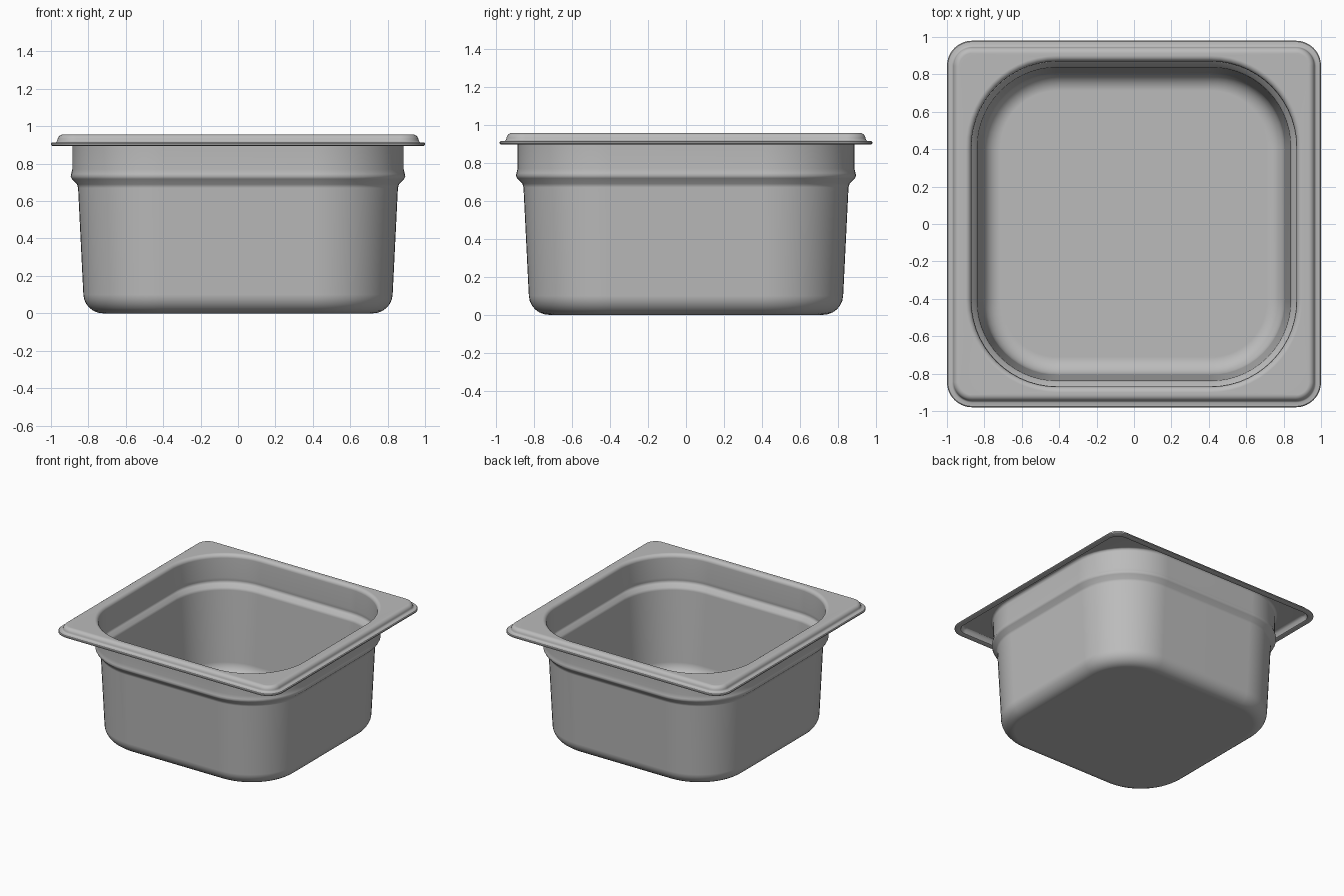
import bpy
import bmesh
from math import sin, cos, pi, radians

cube = bpy.data.objects.get("Cube")
if cube:
    bpy.data.objects.remove(cube, do_unlink=True)

CORNER_STEPS = 14
STRAIGHT = 0.41        # half-length of the straight part of each wall
DEPTH_DIFF = 0.02      # the flange is slightly shorter front to back

steel = bpy.data.materials.new("brushed steel grey")
steel.use_nodes = True
grey = (0.5, 0.5, 0.5, 1)
steel.diffuse_color = grey
steel.node_tree.nodes["Principled BSDF"].inputs["Base Color"].default_value = grey


def ring(bm, hx, hy, r, z):
    """Rounded rectangle of vertices, counter-clockwise."""
    verts = []
    for q, (sx, sy) in enumerate([(1, 1), (-1, 1), (-1, -1), (1, -1)]):
        for i in range(CORNER_STEPS + 1):
            a = (q + i / CORNER_STEPS) * pi / 2
            verts.append(bm.verts.new((sx * (hx - r) + r * cos(a),
                                       sy * (hy - r) + r * sin(a), z)))
    return verts


def fillet(cx, cz, r, start, end, steps=6):
    """Arc of (half width, height) profile points, angles in degrees."""
    angles = [radians(start + (end - start) * i / steps) for i in range(steps + 1)]
    return [(cx + r * cos(a), cz + r * sin(a)) for a in angles]


# Outside of the basin: floor fillet, tapered wall, stacking shoulder, collar
outer_wall = fillet(0.722, 0.105, 0.105, -90, -3) + [
    (0.855, 0.67), (0.861, 0.69), (0.888, 0.718), (0.895, 0.732),
    (0.892, 0.745), (0.886, 0.77), (0.886, 0.915), (0.893, 0.93), (0.905, 0.936)]

# Flange: underside, thin lip, rolled edge
flange = [
    (0.93, 0.936), (0.945, 0.925), (0.955, 0.9), (0.965, 0.895), (0.993, 0.895),
    (1.0, 0.9), (1.0, 0.908), (0.995, 0.913), (0.975, 0.914), (0.968, 0.92)]
flange += fillet(0.933, 0.925, 0.032, 0, 90)

# Inside of the basin: rounded mouth, collar, shoulder ledge, wall, floor fillet
inner_wall = fillet(0.9, 0.927, 0.03, 90, 180) + [
    (0.868, 0.77), (0.875, 0.745), (0.874, 0.732), (0.868, 0.722),
    (0.845, 0.7), (0.838, 0.68)]
inner_wall += fillet(0.712, 0.112, 0.095, -3, -90)

bm = bmesh.new()
rings = [ring(bm, w, w, w - STRAIGHT, z) for w, z in outer_wall]
rings += [ring(bm, w, w - DEPTH_DIFF, w - 0.865, z) for w, z in flange]
rings += [ring(bm, w, w, w - STRAIGHT, z) for w, z in inner_wall]

for a, b in zip(rings, rings[1:]):
    n = len(a)
    for i in range(n):
        j = (i + 1) % n
        bm.faces.new((a[i], a[j], b[j], b[i]))
bm.faces.new(list(reversed(rings[0])))   # underside
bm.faces.new(rings[-1])                  # basin floor
bmesh.ops.recalc_face_normals(bm, faces=bm.faces)

mesh = bpy.data.meshes.new("food_pan")
bm.to_mesh(mesh)
bm.free()
mesh.materials.append(steel)
pan = bpy.data.objects.new("food_pan", mesh)
bpy.context.collection.objects.link(pan)

# Smooth shading that keeps the flat panels flat
bpy.context.view_layer.objects.active = pan
pan.select_set(True)
bpy.ops.object.shade_smooth_by_angle(angle=radians(40))
weighted = pan.modifiers.new("even_shading", "WEIGHTED_NORMAL")
weighted.keep_sharp = True
